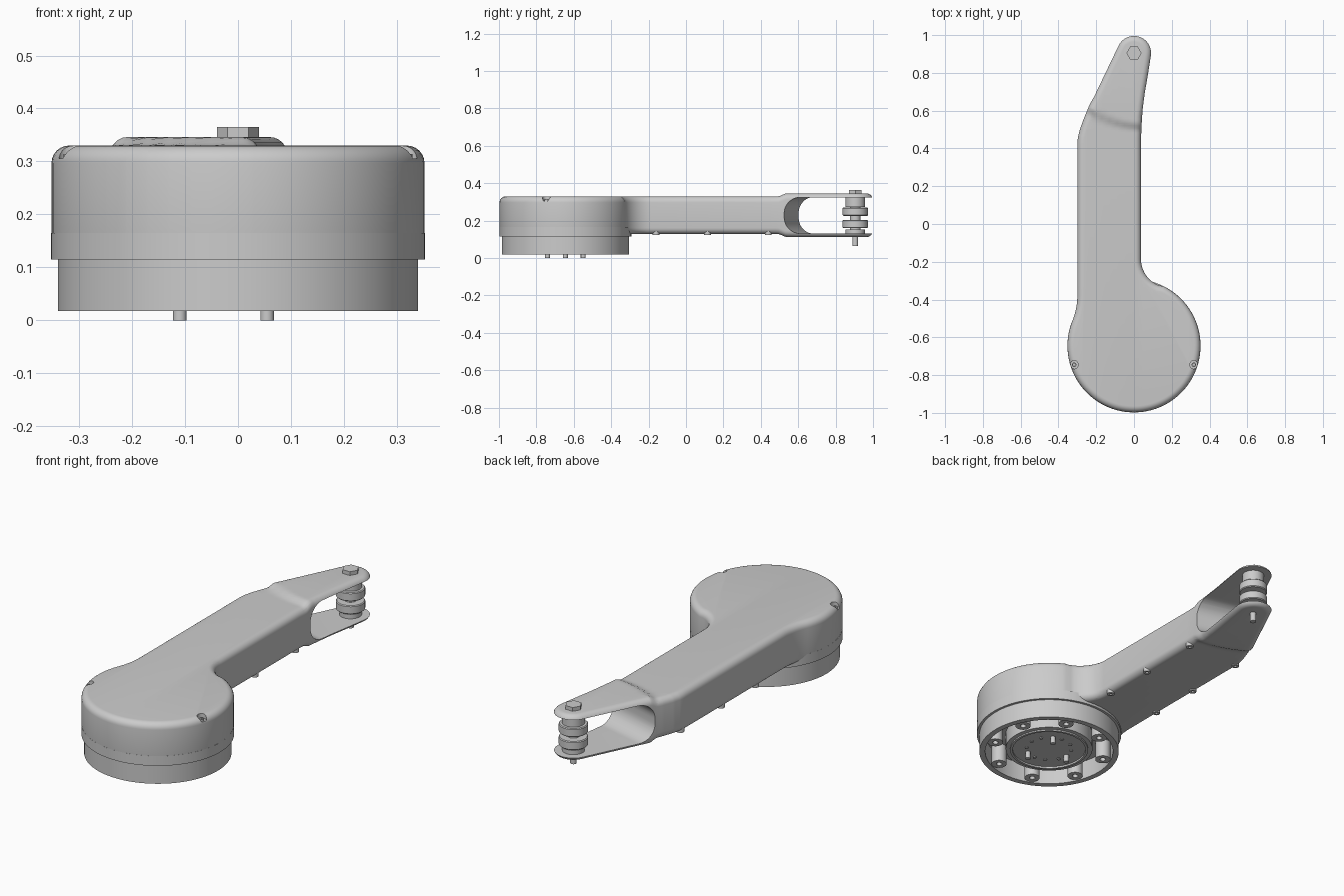
import bpy, bmesh
from math import sin, cos, pi, radians

if "Cube" in bpy.data.objects:
    bpy.data.objects.remove(bpy.data.objects["Cube"])

DRUM = (0, -0.645)
TIP = (0, 0.905)


def make(name, bm, angle=35):
    bmesh.ops.remove_doubles(bm, verts=bm.verts, dist=1e-5)
    bmesh.ops.recalc_face_normals(bm, faces=bm.faces)
    me = bpy.data.meshes.new(name)
    bm.to_mesh(me)
    bm.free()
    ob = bpy.data.objects.new(name, me)
    bpy.context.collection.objects.link(ob)
    smooth(ob, angle)
    return ob


def smooth(ob, angle=35):
    bpy.ops.object.select_all(action='DESELECT')
    ob.select_set(True)
    bpy.context.view_layer.objects.active = ob
    bpy.ops.object.shade_smooth_by_angle(angle=radians(angle))


def lathe(name, profile, at, segs=32, closed=False):
    """Spin (radius, z) points about a vertical axis."""
    bm = bmesh.new()
    rings = [[bm.verts.new((at[0] + r * cos(2 * pi * i / segs),
                            at[1] + r * sin(2 * pi * i / segs), z))
              for i in range(segs)] for r, z in profile]
    n = len(rings)
    for k in range(n if closed else n - 1):
        a, b = rings[k], rings[(k + 1) % n]
        for i in range(segs):
            j = (i + 1) % segs
            bm.faces.new((a[i], a[j], b[j], b[i]))
    return make(name, bm)


def cyl(name, r, z0, z1, at, segs=32):
    return lathe(name, [(0, z0), (r, z0), (r, z1), (0, z1)], at, segs)


def tube(name, r0, r1, z0, z1, at, segs=32):
    return lathe(name, [(r1, z0), (r1, z1), (r0, z1), (r0, z0)], at, segs, True)


def arc(c, r, a0, a1, n):
    return [(c[0] + r * cos(radians(a0 + (a1 - a0) * i / n)),
             c[1] + r * sin(radians(a0 + (a1 - a0) * i / n))) for i in range(n + 1)]


def extrude(pts, vec):
    bm = bmesh.new()
    f = bm.faces.new([bm.verts.new(p) for p in pts])
    new = bmesh.ops.extrude_face_region(bm, geom=[f])['geom']
    bmesh.ops.translate(bm, vec=vec, verts=[v for v in new if isinstance(v, bmesh.types.BMVert)])
    bmesh.ops.recalc_face_normals(bm, faces=bm.faces)
    return bm


def cut(ob, cutter):
    m = ob.modifiers.new("cut", 'BOOLEAN')
    m.operation, m.solver, m.object = 'DIFFERENCE', 'EXACT', cutter
    bpy.ops.object.select_all(action='DESELECT')
    bpy.context.view_layer.objects.active = ob
    ob.select_set(True)
    bpy.ops.object.modifier_apply(modifier=m.name)
    bpy.data.objects.remove(cutter)


# arm housing: drum, straight arm and tapered fork in one outline
outline = (arc((0.187, -0.186), 0.15, 247.8, 180, 10)
           + [(0.037, 0.45), (0.042, 0.56), (0.059, 0.69), (0.076, 0.79)]
           + arc(TIP, 0.093, -8, 155, 20)
           + [(-0.24, 0.62), (-0.265, 0.56), (-0.285, 0.505), (-0.297, 0.46), (-0.30, 0.42)]
           + arc((-0.65, -0.38), 0.35, 0, -22.2, 8)
           + arc(DRUM, 0.352, 157.8, 427.8, 72)[1:-1])
bm = extrude([(x, y, 0.128) for x, y in outline], (0, 0, 0.202))
rim = [e for e in bm.edges if abs(e.verts[0].co.z - e.verts[1].co.z) < 1e-4]
bmesh.ops.bevel(bm, geom=rim, offset=0.033, segments=6, profile=0.5,
                affect='EDGES', clamp_overlap=False)

# curved step where the fork gets thicker
planes = [((0, 0.47 + 0.0125 * i, 0), (0, 1, 0)) for i in range(14)]
planes += [((-0.25 + 0.04 * i, 0, 0), (1, 0, 0)) for i in range(8)]
for co, no in planes:
    bmesh.ops.bisect_plane(bm, geom=bm.verts[:] + bm.edges[:] + bm.faces[:],
                           plane_co=co, plane_no=no, dist=1e-5)
for v in bm.verts:
    edge = 0.54 + 0.085 * ((0.04 - v.co.x) / 0.28) ** 2
    t = min(1, max(0, (v.co.y - edge + 0.05) / 0.05))
    v.co.z += (1 if v.co.z > 0.229 else -1) * 0.016 * t * t * (3 - 2 * t)
body = make("arm_housing", bm)

# slanted round-ended slot through the fork
slot = ([(0.7, 0.131), (0.7, 0.325)]
        + [(y, z) for y, z in arc((0.085, 0.24), 0.085, 90, 180, 10)]
        + [(y, z) for y, z in arc((0.085, 0.216), 0.085, 180, 270, 10)])
cutter = make("slot_cutter", extrude([(-0.6, y, z) for y, z in slot], (1.2, 0, 0)))
cutter.location = (0.04, 0.525, 0)
cutter.rotation_euler.z = radians(-15)
cutter.hide_render = True
bpy.context.view_layer.update()
cut(body, cutter)

# screw pockets in the drum's top rim
for side in (-1, 1):
    at = (side * 0.317, -0.745)
    c = cyl("pocket_cutter", 0.022, 0.306, 0.4, at, 20)
    c.hide_render = True
    cut(body, c)
    tube("rim_screw", 0.006, 0.012, 0.3, 0.314, at, 16)
smooth(body)

# drum skirt and lower ring
cyl("drum_skirt", 0.3525, 0.115, 0.165, DRUM, 96)
tube("lower_ring", 0.312, 0.34, 0.018, 0.12, DRUM, 96)

# screw bosses inside the ring
for k in range(8):
    a = radians(22.5 + 45 * k)
    at = (DRUM[0] + 0.275 * cos(a), DRUM[1] + 0.275 * sin(a))
    tube("ring_boss", 0.014, 0.037, 0.022, 0.118, at, 24)

# motor hub with pins and screws
lathe("motor_hub", [(0, 0.036), (0.178, 0.036), (0.178, 0.027), (0.19, 0.027), (0.19, 0.034),
                    (0.212, 0.034), (0.212, 0.118), (0, 0.118)], DRUM, 64)
for k in range(3):
    a = radians(60 + 120 * k)
    cyl("hub_pin", 0.013, 0, 0.04, (0.11 * cos(a), DRUM[1] + 0.11 * sin(a)), 16)
    for off in (25, 60, 90):
        b = a + radians(off)
        cyl("hub_screw", 0.009, 0.032, 0.04, (0.11 * cos(b), DRUM[1] + 0.11 * sin(b)), 12)

# cover screws along the underside of the arm
for y in (-0.16, 0.115, 0.44):
    for x in (0.014, -0.277):
        tube("cover_screw", 0.007, 0.018, 0.122, 0.165, (x, y), 20)

# axle bolt with hex head
cyl("bolt_head", 0.04, 0.344, 0.365, TIP, 6)
cyl("bolt_shaft", 0.015, 0.065, 0.35, TIP, 24)

# rollers and spacers on the axle
cyl("top_spacer", 0.053, 0.272, 0.328, TIP)
for name, z in (("upper_roller", 0.226), ("lower_roller", 0.16)):
    lathe(name, [(0, z), (0.064, z), (0.068, z + 0.004), (0.068, z + 0.04),
                 (0.064, z + 0.044), (0, z + 0.044)], TIP, 40)
cyl("roller_neck", 0.028, 0.15, 0.28, TIP)
cyl("bottom_spacer", 0.052, 0.125, 0.153, TIP)
